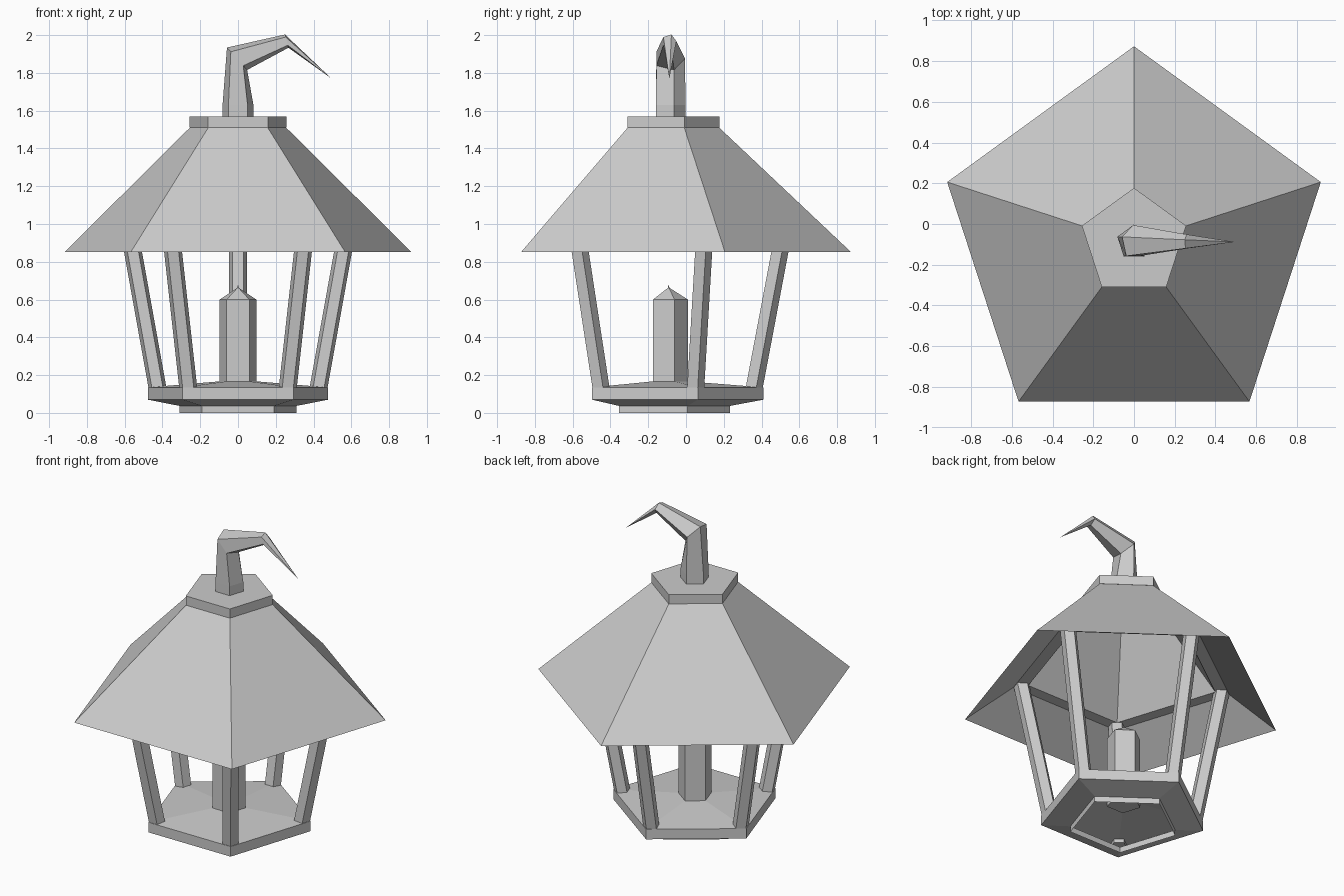
import bpy, bmesh
from math import cos, sin, pi
from mathutils import Vector

if "Cube" in bpy.data.objects:
    bpy.data.objects.remove(bpy.data.objects["Cube"])

CY = -0.092                       # pentagon centre on y
ANG = [pi / 2 + 2 * pi * k / 5 for k in range(5)]


def loft(name, rings, cap_start=False, cap_end=False):
    """Skin a list of rings; a ring of one point closes to a tip."""
    bm = bmesh.new()
    vs = [[bm.verts.new(p) for p in r] for r in rings]
    for a, b in zip(vs, vs[1:]):
        for i in range(5):
            j = (i + 1) % 5
            if len(b) == 1:
                bm.faces.new((a[i], a[j], b[0]))
            else:
                bm.faces.new((a[i], a[j], b[j], b[i]))
    if cap_start:
        bm.faces.new(vs[0])
    if cap_end:
        bm.faces.new(vs[-1])
    bmesh.ops.recalc_face_normals(bm, faces=bm.faces)
    me = bpy.data.meshes.new(name)
    bm.to_mesh(me)
    bm.free()
    ob = bpy.data.objects.new(name, me)
    bpy.context.collection.objects.link(ob)
    return ob


def penta(r, z, cx=0, cy=CY, turn=0):
    if r == 0:
        return [(cx, cy, z)]
    return [(cx + r * cos(a + turn), cy + r * sin(a + turn), z) for a in ANG]


def turned(name, profile, **caps):
    return loft(name, [penta(r, z) for r, z in profile], **caps)


# base: hollow tray with open foot and slightly raised floor
turned("base", [(0.325, 0), (0.325, 0.037), (0.502, 0.07), (0.502, 0.135), (0, 0.175)])

# candle and wick
turned("candle", [(0.102, 0.14), (0.102, 0.6), (0, 0.665)], cap_start=True)
turned("wick", [(0.008, 0.65), (0, 0.68)], cap_start=True)

# five leaning corner posts
for k, a in enumerate(ANG):
    rings = [penta(0.05, z, r * cos(a), CY + r * sin(a), a - pi / 2)
             for r, z in ((0.445, 0.115), (0.619, 1.035))]
    loft(f"post_{k + 1}", rings, cap_start=True, cap_end=True)

# roof: sharp eaves, shallow underside up to a flat ledge over the posts, steep inside
turned("roof", [(0.22, 1.5), (0.58, 1.03), (0.67, 1.03), (0.964, 0.853), (0.268, 1.51)],
       cap_start=True)
turned("roof_cap", [(0.269, 1.51), (0.269, 1.57)], cap_start=True, cap_end=True)


# hook: tapering bent stem, each ring given by centre, radius and in-plane direction
def hook_ring(x, z, r, ux, uz):
    u = Vector((ux, 0, uz)).normalized()
    return [Vector((x, CY + 0.003, z)) + u * r * cos(a) + Vector((0, r * sin(a), 0)) for a in ANG]


loft("hook", [hook_ring(0, 1.57, 0.086, 1, 0),
              hook_ring(0, 1.63, 0.086, 1, 0),
              hook_ring(-0.005, 1.875, 0.084, 0.09, -0.1),
              hook_ring(0.258, 1.968, 0.038, 0.015, -0.06),
              [(0.495, -0.088, 1.77)]], cap_start=True)
